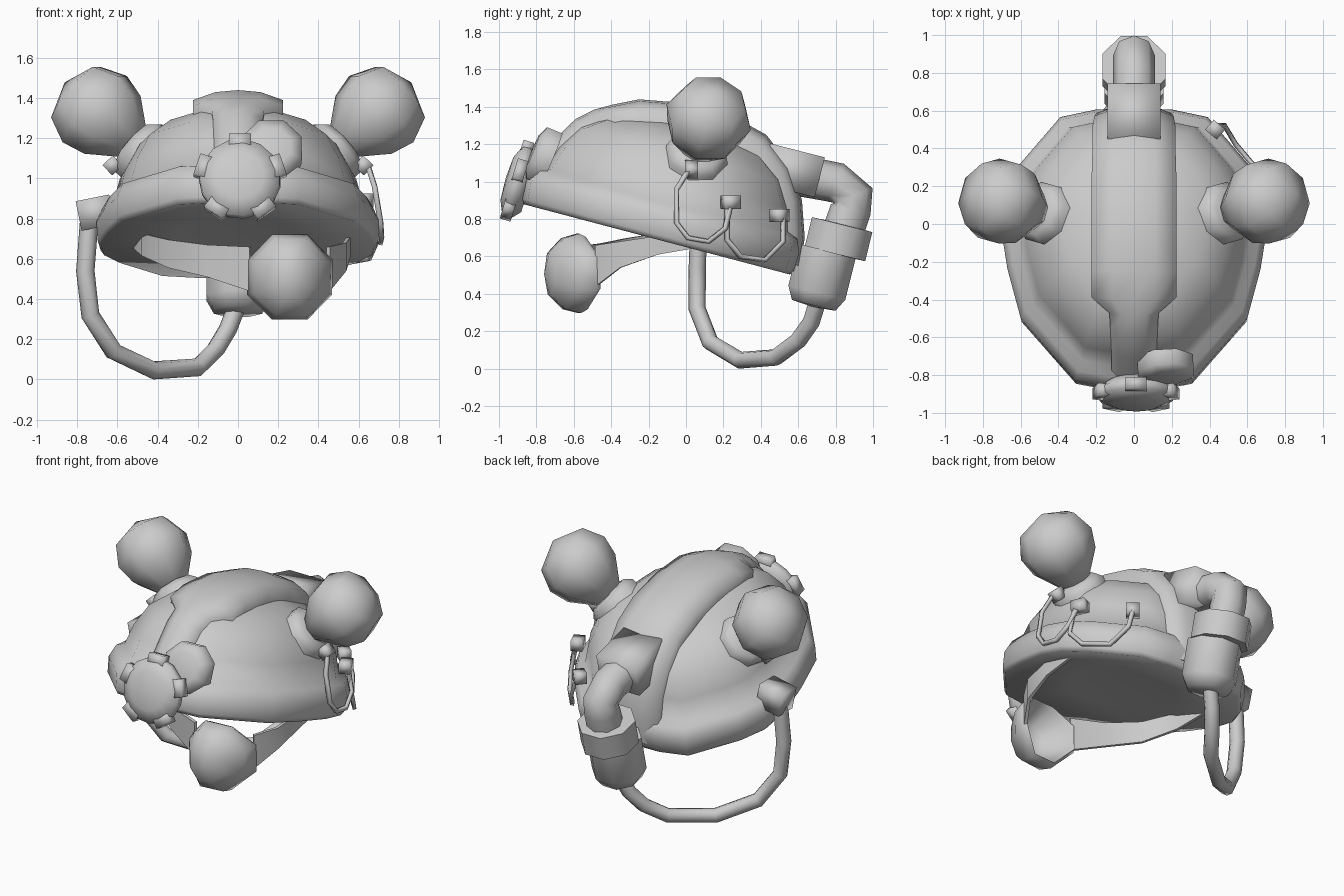
import bpy, bmesh, math
from mathutils import Vector, Matrix

if "Cube" in bpy.data.objects:
    bpy.data.objects.remove(bpy.data.objects["Cube"])


def finish(name, bm, angle=50):
    bmesh.ops.remove_doubles(bm, verts=bm.verts, dist=0.0005)
    bmesh.ops.recalc_face_normals(bm, faces=bm.faces)
    me = bpy.data.meshes.new(name)
    bm.to_mesh(me)
    bm.free()
    ob = bpy.data.objects.new(name, me)
    bpy.context.collection.objects.link(ob)
    bpy.ops.object.select_all(action='DESELECT')
    ob.select_set(True)
    bpy.context.view_layer.objects.active = ob
    bpy.ops.object.shade_smooth_by_angle(angle=math.radians(angle))
    return ob


def loft(name, rings, caps=False, angle=50):
    """Skin a list of closed rings that have equal point counts."""
    bm = bmesh.new()
    vs = [[bm.verts.new(p) for p in r] for r in rings]
    n = len(rings[0])
    for a, b in zip(vs, vs[1:]):
        for i in range(n):
            j = (i + 1) % n
            bm.faces.new((a[i], a[j], b[j], b[i]))
    if caps:
        bm.faces.new(vs[0])
        bm.faces.new(vs[-1])
    return finish(name, bm, angle)


def lathe(name, origin, axis, profile, n=8, angle=85):
    """Revolve (radius, distance) pairs about an axis."""
    q = Vector(axis).to_track_quat('Z', 'Y')
    o = Vector(origin)
    rings = [[o + q @ Vector((r * math.cos(t), r * math.sin(t), d))
              for t in [2 * math.pi * (i + .5) / n for i in range(n)]] for r, d in profile]
    return loft(name, rings, angle=angle)


def box(name, loc, size, rot=Matrix.Identity(3)):
    bm = bmesh.new()
    bmesh.ops.create_cube(bm, size=1)
    bmesh.ops.scale(bm, verts=bm.verts, vec=size)
    bmesh.ops.rotate(bm, verts=bm.verts, matrix=rot)
    bmesh.ops.translate(bm, verts=bm.verts, vec=loc)
    return finish(name, bm, 95)


def tube(name, pts, radius, res=2):
    cu = bpy.data.curves.new(name, 'CURVE')
    cu.dimensions = '3D'
    cu.bevel_depth = radius
    cu.bevel_resolution = res
    cu.use_fill_caps = True
    s = cu.splines.new('POLY')
    s.points.add(len(pts) - 1)
    for p, c in zip(s.points, pts):
        p.co = (*c, 1)
    ob = bpy.data.objects.new(name, cu)
    bpy.context.collection.objects.link(ob)
    return ob


def strap(name, stations, thick=0.01):
    """Flat band through (x, y, z, half height) stations."""
    rings = []
    for i, (x, y, z, h) in enumerate(stations):
        a, b = stations[max(i - 1, 0)], stations[min(i + 1, len(stations) - 1)]
        t = Vector((b[0] - a[0], b[1] - a[1], 0)).normalized()
        off = Vector((-t.y, t.x, 0)) * thick
        c, up = Vector((x, y, z)), Vector((0, 0, h))
        rings.append([c + off + up, c - off + up, c - off - up, c + off - up])
    return loft(name, rings, True, 60)


def turn(angle, axis):
    return Matrix.Rotation(angle, 3, axis)


# Helmet shell: egg-shaped plan, tilted base, rolled rim and closed underside
half = [(0, .58), (.2, .575), (.39, .535), (.61, .28), (.69, .13), (.705, -.05), (.67, -.27),
        (.60, -.53), (.31, -.86), (.15, -.89), (0, -.90)]
plan = half + [(-x, y) for x, y in half[-2:0:-1]]


def ring(h, s):
    out = []
    for x, y in plan:
        yy = -.12 + s * (y + .12)
        out.append((s * x, yy + .26 * h, .65 - .264 * yy + h))
    return out


levels = [(.03, 0), (.03, .45), (0, .965), (.025, .99), (.12, 1), (.19, .955),
          (.21, .885), (.33, .835), (.46, .73), (.55, .56), (.605, .32), (.625, 0)]
loft("helmet_shell", [ring(h, s) for h, s in levels], angle=100)

# Raised ridge running from front to back
path = [(-.84, 1.07, .12), (-.71, 1.22, .12), (-.59, 1.335, .125), (-.49, 1.385, .13), (-.40, 1.41, .225),
        (-.25, 1.44, .225), (0, 1.42, .225), (.25, 1.35, .225), (.43, 1.25, .22), (.56, 1.08, .22),
        (.62, .90, .21), (.635, .70, .2), (.61, .55, .19)]
section = [(-1, -.15), (-1, -.05), (-.5, -.01), (0, 0), (.5, -.01), (1, -.05), (1, -.15)]
rings = []
for i, (y, z, w) in enumerate(path):
    a, b = path[max(i - 1, 0)], path[min(i + 1, len(path) - 1)]
    t = Vector((0, b[0] - a[0], b[1] - a[1])).normalized()
    nrm = Vector((0, -t.z, t.y))
    rings.append([Vector((u * w, y, z)) + nrm * d for u, d in section])
loft("top_ridge", rings, True, 80)

# Round ears with their mounting cups and side knobs
for side, s in (("right", 1), ("left", -1)):
    base, axis = (s * .42, .04, 1.085), (s * .27, .075, .24)
    lathe(side + "_ear_cup", base, axis, [(0, 0), (.17, 0), (.17, .10), (.13, .14), (0, .15)])
    lathe(side + "_ear_ball", base, axis,
          [(0, .12), (.09, .13), (.205, .28), (.235, .40), (.18, .53), (0, .605)], angle=95)
    box(side + "_ear_knob", (s * .625, .03, 1.065), (.07, .07, .07), turn(s * .75, 'Y'))

# Front gear badge with five teeth, and a plain disc behind it
gc, ga = Vector((.01, -.905, 1.0)), Vector((0, -.96, .29)).normalized()
lathe("gear_disc", gc, ga, [(0, -.07), (.15, -.07), (.205, -.02), (.2, .02), (.12, .055), (0, .062)], 15)
up = Vector((0, .29, .96)).normalized()
for k in range(5):
    a = math.radians(90 + 72 * k)
    p = gc + Vector((math.cos(a), 0, 0)) * .185 + up * math.sin(a) * .185
    box("gear_tooth", p, (.11, .06, .08), turn(math.atan2(-.29, .96), 'X') @ turn(math.pi / 2 - a, 'Y'))
lathe("front_disc", (.165, -.72, 1.12), (.05, -.9, .38), [(0, 0), (.16, 0), (.16, .085), (.1, .11), (0, .11)])

# Rear outlet, elbow pipe and two-step canister
box("rear_outlet", (0, .57, 1.06), (.28, .30, .22), turn(-.25, 'X'))
tube("elbow_pipe", [(0, .62, 1.03), (0, .80, .995), (0, .895, .925), (0, .88, .85), (0, .83, .70)], .11)
down = (0, -.24, -.97)
lathe("canister_collar", (0, .835, .77), down, [(0, -.005), (.18, 0), (.18, .16), (0, .165)])
lathe("canister_body", (0, .755, .63), down, [(0, 0), (.17, 0), (.17, .23), (.13, .30), (0, .31)])

# Breathing hose looping to the left side of the rim
tube("hose", [(0, .71, .38), (-.05, .67, .25), (-.11, .60, .15), (-.2, .48, .06), (-.42, .29, .045),
              (-.62, .13, .14), (-.735, .06, .32), (-.76, .06, .54), (-.74, .07, .80)], .046)
box("hose_socket", (-.71, .07, .83), (.17, .15, .15), turn(-.2, 'Y'))

# Cables and clips on the right side
tube("cable_front", [(.645, .02, 1.07), (.68, -.05, .96), (.71, -.05, .78), (.715, .01, .70), (.71, .12, .68),
                     (.69, .21, .75), (.645, .24, .88)], .016, 0)
tube("cable_rear", [(.65, .22, .88), (.69, .22, .69), (.65, .29, .60), (.54, .42, .58), (.48, .52, .68),
                    (.44, .52, .82)], .016, 0)
box("clip_front", (.625, .24, .89), (.07, .09, .07), turn(.4, 'Z'))
box("clip_rear", (.43, .50, .82), (.08, .07, .07), turn(-.7, 'Z'))

# Chin strap, and a chin cup whose sides wrap backwards
strap("strap_left", [(-.52, .08, .70, .04), (-.47, -.15, .67, .055), (-.34, -.33, .625, .07),
                     (-.15, -.45, .59, .08), (.06, -.53, .55, .11)])
strap("strap_right", [(.54, .08, .69, .04), (.55, -.15, .66, .05), (.53, -.35, .61, .07), (.45, -.48, .55, .11)])
cup = lathe("chin_cup", (.255, -.56, .51), (.08, -.99, -.02),
            [(0, .16), (.12, .12), (.19, .02), (.21, -.01), (.23, .03), (.205, .11), (.12, .18), (0, .2)])
for v in cup.data.vertices:
    v.co.y += .10 * ((v.co.x - .255) / .22) ** 2
